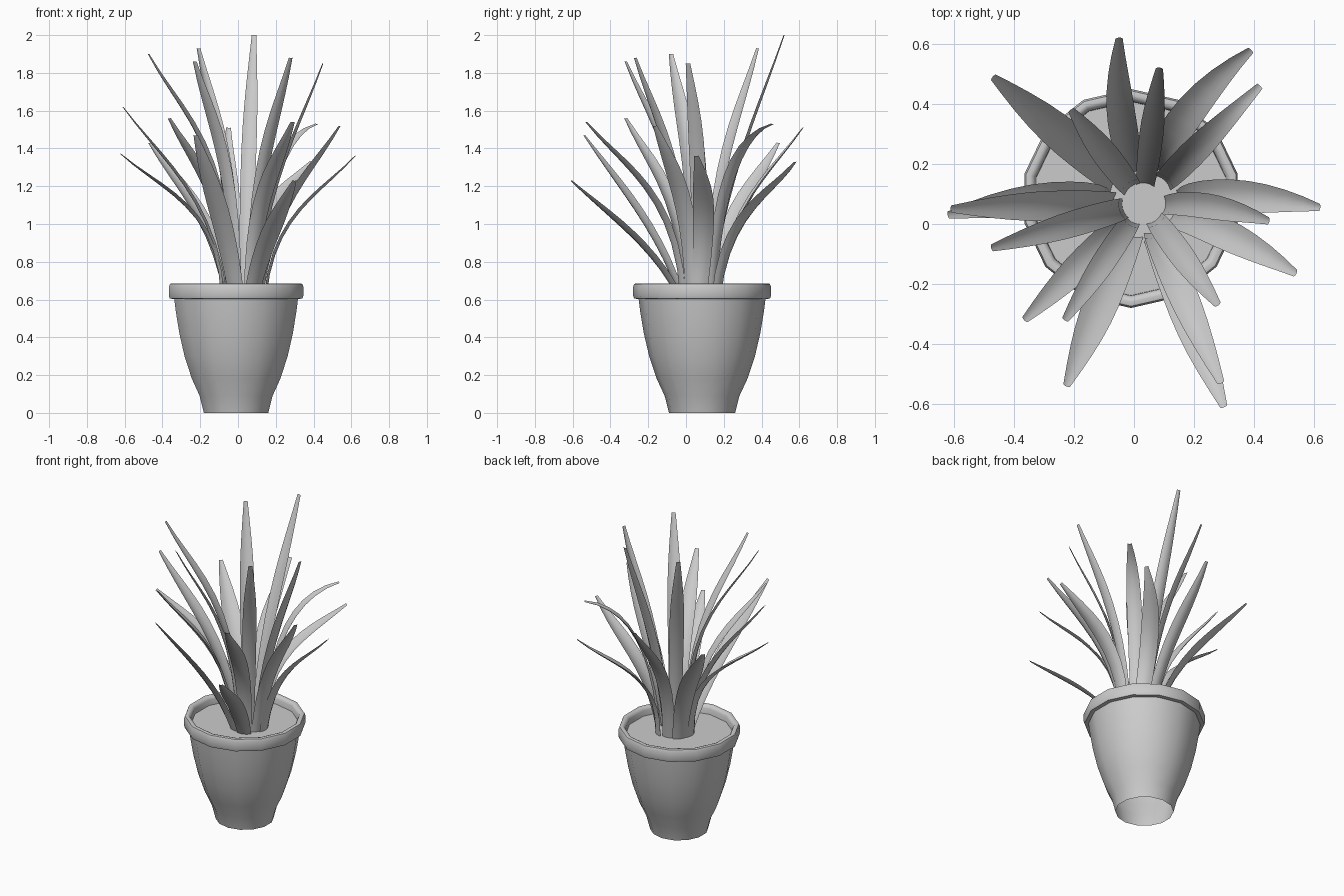
import bpy
from math import sin, cos, pi
from mathutils import Vector

if "Cube" in bpy.data.objects:
    bpy.data.objects.remove(bpy.data.objects["Cube"])

SIDES = 14
POT = Vector((-0.01, 0.085, 0))
CROWN = Vector((0.03, 0.07, 0))


def make(name, verts, faces, angle):
    me = bpy.data.meshes.new(name)
    me.from_pydata([tuple(v) for v in verts], [], faces)
    ob = bpy.data.objects.new(name, me)
    bpy.context.collection.objects.link(ob)
    bpy.ops.object.select_all(action='DESELECT')
    ob.select_set(True)
    bpy.context.view_layer.objects.active = ob
    bpy.ops.object.shade_smooth_by_angle(angle=angle)
    return ob


def lathe(name, profile, closed=False):
    verts, faces = [], []
    for r, z in profile:
        for i in range(SIDES):
            a = pi / 2 + 2 * pi * i / SIDES
            verts.append(POT + Vector((r * cos(a), r * sin(a), z)))
    n = len(profile)
    for k in range(n if closed else n - 1):
        a, b = k * SIDES, (k + 1) % n * SIDES
        for i in range(SIDES):
            j = (i + 1) % SIDES
            faces.append((a + i, a + j, b + j, b + i))
    return make(name, verts, faces, 0.9)


# Pot body (open underneath), rounded rim and soil
lathe("pot_body", [(0.175, 0), (0.198, 0.09), (0.24, 0.18), (0.28, 0.3),
                   (0.308, 0.42), (0.328, 0.54), (0.338, 0.62)])
lathe("pot_rim", [(0.335, 0.603), (0.36, 0.605), (0.365, 0.62), (0.365, 0.668),
                  (0.359, 0.683), (0.345, 0.686), (0.333, 0.682), (0.324, 0.665),
                  (0.322, 0.61)], closed=True)
soil = [POT + Vector((0.325 * cos(pi / 2 + 2 * pi * i / SIDES),
                      0.325 * sin(pi / 2 + 2 * pi * i / SIDES), 0.63))
        for i in range(SIDES)]
make("soil", soil, [tuple(range(SIDES))], 0.5)


# Leaf: channelled blade that rises, then leans out to its tip
def leaf(name, tip, wide, bow, sway, steps=10):
    tip = Vector(tip)
    out = Vector((tip.x, tip.y, 0)) - CROWN
    out.normalize()
    side = Vector((-out.y, out.x, 0))
    root_r = 0.06 + 0.055 * max(0, min(1, (1.95 - tip.z) / 0.6))
    root = CROWN + out * root_r + Vector((0, 0, 0.61))
    reach = (Vector((tip.x, tip.y, 0)) - CROWN).length - root_r
    rise = tip.z - root.z
    skew = 0.6 if bow < 0.3 else 0

    def point(t):
        q = t * (1 - t)
        b = 2 * bow * q * (1 + skew * (1 - 2 * t))
        return (root + out * reach * (t - b) + side * 4 * sway * q
                + Vector((0, 0, rise * (t + b))))

    verts, faces = [], []
    for k in range(steps + 1):
        t = k / steps
        tangent = (point(t + 0.01) - point(t - 0.01)).normalized()
        across = (side - tangent * side.dot(tangent)).normalized()
        inward = tangent.cross(across).normalized()
        if inward.z < 0:
            inward.negate()
        if t < 0.5:
            half = wide * (0.75 + 0.25 * sin(pi * t))
        else:
            half = 0.012 + (wide - 0.012) * cos(pi * (t - 0.5))
        for s in (-1, -0.5, 0, 0.5, 1):
            verts.append(point(t) + across * half * s
                         + inward * half * 0.3 * (s * s - 0.5))
    for k in range(steps):
        for i in range(4):
            a = k * 5 + i
            faces.append((a, a + 1, a + 6, a + 5))
    make(name, verts, faces, 1.0)


# Tip position, half width, outward bow, sideways sway
LEAVES = [
    ((-0.05, 0.62, 1.51), 0.048, 0.20, 0.03), ((0.085, 0.52, 2.0), 0.04, 0.12, 0),
    ((0.39, 0.58, 1.33), 0.054, 0.29, 0.05), ((0.42, 0.46, 1.53), 0.045, 0.40, 0),
    ((0.62, 0.055, 1.36), 0.056, 0.24, 0.03), ((0.45, 0.01, 1.85), 0.042, 0.17, 0.02),
    ((0.54, -0.165, 1.52), 0.052, 0.20, 0.02), ((0.28, -0.27, 1.88), 0.042, 0.22, 0),
    ((0.29, -0.53, 1.54), 0.05, 0.25, 0), ((0.30, -0.61, 1.23), 0.056, 0.10, 0),
    ((-0.225, -0.54, 1.47), 0.058, 0.09, 0), ((-0.23, -0.32, 1.86), 0.04, 0.25, 0),
    ((-0.365, -0.32, 1.56), 0.048, 0.25, 0), ((-0.475, -0.08, 1.90), 0.044, 0.28, 0),
    ((-0.62, 0.03, 1.37), 0.058, 0.29, -0.03), ((-0.61, 0.05, 1.62), 0.05, 0.19, 0),
    ((-0.47, 0.49, 1.43), 0.06, 0.17, 0), ((-0.21, 0.38, 1.93), 0.044, 0.20, 0),
]
for i, (tip, wide, bow, sway) in enumerate(LEAVES):
    leaf(f"leaf_{i + 1}", tip, wide, bow, sway)
